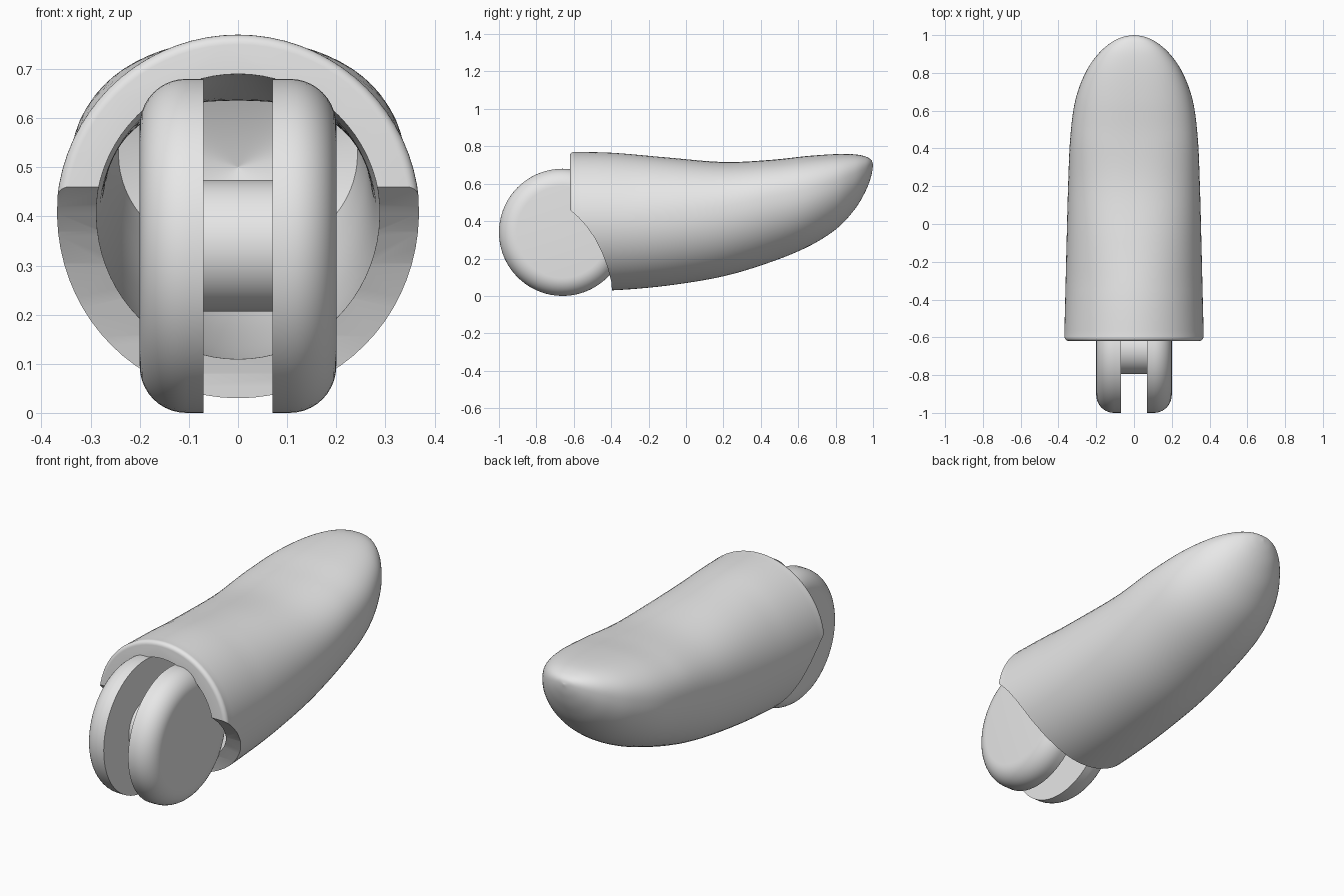
import bpy
import bmesh
from math import sin, cos, pi, radians
from mathutils import Vector

if "Cube" in bpy.data.objects:
    bpy.data.objects.remove(bpy.data.objects["Cube"])

grey = bpy.data.materials.new("light_grey")
grey.use_nodes = True
grey.diffuse_color = (0.8, 0.8, 0.8, 1)
grey.node_tree.nodes["Principled BSDF"].inputs["Base Color"].default_value = (0.8, 0.8, 0.8, 1)


def loft(name, rings):
    """Skin a closed solid over rings of points."""
    bm = bmesh.new()
    loops = [[bm.verts.new(p) for p in ring] for ring in rings]
    n = len(loops[0])
    for a, b in zip(loops, loops[1:]):
        for i in range(n):
            j = (i + 1) % n
            bm.faces.new((a[i], a[j], b[j], b[i]))
    bm.faces.new(loops[0][::-1])
    bm.faces.new(loops[-1])
    bmesh.ops.recalc_face_normals(bm, faces=bm.faces)
    mesh = bpy.data.meshes.new(name)
    bm.to_mesh(mesh)
    bm.free()
    mesh.materials.append(grey)
    obj = bpy.data.objects.new(name, mesh)
    bpy.context.collection.objects.link(obj)
    return obj


def activate(obj):
    bpy.ops.object.select_all(action="DESELECT")
    obj.select_set(True)
    bpy.context.view_layer.objects.active = obj


def smooth(obj):
    activate(obj)
    bpy.ops.object.shade_smooth_by_angle(angle=radians(35))


# Fingertip sections: y, top, bottom, half width, height of widest point
KEYS = [
    (-.62, .77, .03, .37, .40),
    (-.39, .765, .03, .364, .40),
    (-.10, .74, .055, .357, .41),
    (.20, .716, .105, .349, .445),
    (.45, .727, .18, .338, .50),
    (.65, .748, .262, .312, .54),
    (.80, .758, .355, .258, .59),
    (.90, .757, .46, .19, .635),
    (.96, .745, .56, .122, .67),
    (.99, .727, .64, .06, .69),
    (1.0, .703, .697, .003, .70),
]


def section(t):
    """Catmull-Rom blend between neighbouring key sections."""
    i = min(int(t), len(KEYS) - 2)
    u = t - i
    last = len(KEYS) - 1
    quad = [KEYS[max(0, min(last, i + k))] for k in (-1, 0, 1, 2)]
    return [b + u / 2 * (c - a + u * (2 * a - 5 * b + 4 * c - d + u * (3 * (b - c) + d - a)))
            for a, b, c, d in zip(*quad)]


def outline(sec, inset=0.0, y=None, sides=72):
    """Oval with a flatter upper half towards the tip."""
    sy, top, bottom, half, mid = sec
    blend = max(0, min(1, (sy + .3) / .75))
    power = 2 / (2 + .5 * blend)
    points = []
    for k in range(sides):
        c, s = cos(2 * pi * k / sides), sin(2 * pi * k / sides)
        if s > 0:
            x = abs(c) ** power * (1 if c > 0 else -1)
            z = mid + (top - inset - mid) * s ** power
        else:
            x = c
            z = mid + (mid - bottom - inset) * s
        points.append(Vector(((half - inset) * x, sy if y is None else y, z)))
    return points


# Outer shell with a rounded front rim
STEPS = 6
count = (len(KEYS) - 1) * STEPS
r = .02
rings = [outline(KEYS[0], r * (1 - sin(a)), -.62 + r * (1 - cos(a)))
         for a in [pi / 2 * k / 5 for k in range(6)]]
rings += [outline(section(k / STEPS)) for k in range(1, count + 1)]
shell = loft("fingertip_shell", rings)

# Hollow socket following the shell, ending in a shallow point
wall = .08
inner = [outline(KEYS[0], wall, -.75)]
inner += [outline(section(k / STEPS), wall) for k in range(0, 5 * STEPS - 1)]
end = Vector((0, .68, .5))
inner.append([end + (p - end) * .002 for p in inner[-1]])
socket = loft("socket_cutter", inner)

# Curved clearance cut under the front rim
curve = [(-.75, .46), (-.62, .46), (-.575, .42), (-.53, .37), (-.485, .305),
         (-.45, .235), (-.42, .155), (-.40, .08), (-.385, -.1), (-.75, -.1)]
clearance = loft("clearance_cutter", [[(x, y, z) for y, z in curve] for x in (-.6, .6)])

for cutter in (socket, clearance):
    mod = shell.modifiers.new("cut", "BOOLEAN")
    mod.operation = "DIFFERENCE"
    mod.solver = "EXACT"
    mod.object = cutter
    activate(shell)
    bpy.ops.object.modifier_apply(modifier=mod.name)
    bpy.data.objects.remove(cutter)
smooth(shell)

# Pair of hinge discs with rounded outer edges, and the pin between them
HINGE_Y, HINGE_Z, RADIUS = -.66, .34, .34


def circle(x, radius, sides=72):
    return [(x, HINGE_Y + radius * cos(2 * pi * k / sides),
             HINGE_Z + radius * sin(2 * pi * k / sides)) for k in range(sides)]


edge = .095
for name, side in (("left_hinge_disc", 1), ("right_hinge_disc", -1)):
    profile = [(.07, RADIUS)]
    for k in range(11):
        a = pi / 2 * k / 10
        profile.append((.2 - edge + edge * sin(a), RADIUS - edge + edge * cos(a)))
    smooth(loft(name, [circle(side * x, rad) for x, rad in profile]))

smooth(loft("hinge_pin", [circle(x, .134) for x in (-.08, .08)]))
